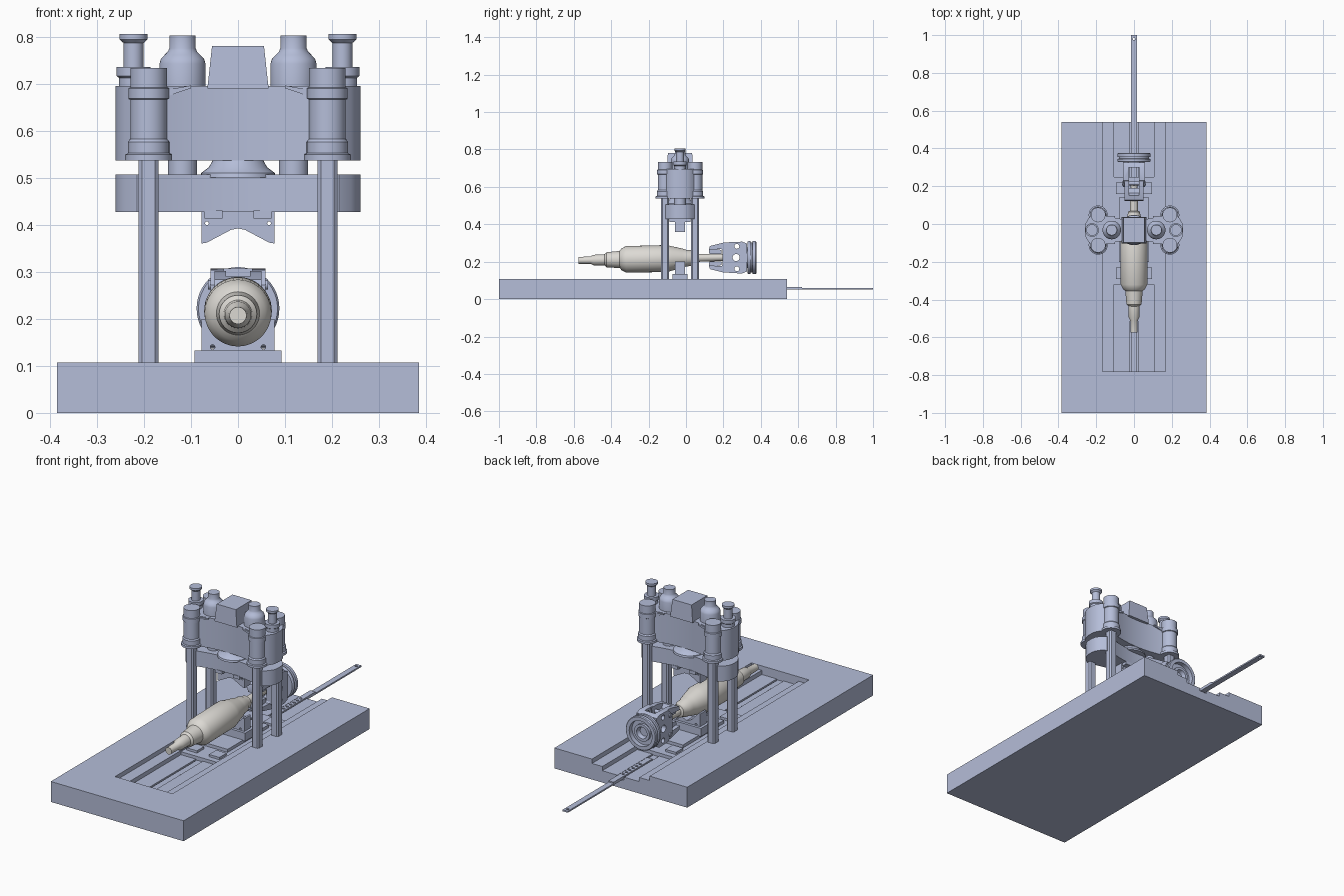
import bpy, bmesh, math
from mathutils import Matrix

cube = bpy.data.objects.get("Cube")
if cube:
    bpy.data.objects.remove(cube)


def material(name, rgb):
    m = bpy.data.materials.new(name)
    m.use_nodes = True
    m.diffuse_color = (*rgb, 1)
    m.node_tree.nodes["Principled BSDF"].inputs["Base Color"].default_value = (*rgb, 1)
    return m


STEEL = material("blue grey steel", (0.46, 0.51, 0.69))
BILLET = material("pale forged metal", (0.72, 0.70, 0.66))
parts = []
YC = -0.032      # centre of the press along y
GZ = 0.222       # height of the gripper axis


def finish(name, bm, mat=STEEL):
    bmesh.ops.remove_doubles(bm, verts=bm.verts, dist=1e-6)
    bmesh.ops.recalc_face_normals(bm, faces=bm.faces)
    me = bpy.data.meshes.new(name)
    bm.to_mesh(me)
    bm.free()
    me.materials.append(mat)
    ob = bpy.data.objects.new(name, me)
    bpy.context.collection.objects.link(ob)
    parts.append(ob)
    return ob


def prism(name, pts, lo, hi, axis="z"):
    """Extrude a closed profile along an axis (profile in the other two, in order)."""
    place = {"x": lambda a, b: (lo, a, b), "y": lambda a, b: (a, lo, b),
             "z": lambda a, b: (a, b, lo)}[axis]
    bm = bmesh.new()
    face = bm.faces.new([bm.verts.new(place(a, b)) for a, b in pts])
    ext = bmesh.ops.extrude_face_region(bm, geom=[face])
    move = [(hi - lo) * (axis == k) for k in "xyz"]
    bmesh.ops.translate(bm, vec=move, verts=[v for v in ext["geom"] if isinstance(v, bmesh.types.BMVert)])
    return finish(name, bm)


def box(name, x0, x1, y0, y1, z0, z1):
    return prism(name, [(x0, y0), (x1, y0), (x1, y1), (x0, y1)], z0, z1)


def lathe(name, profile, loc=(0, 0, 0), rot=(0, 0), segs=40, mat=STEEL):
    """Revolve (radius, height) points about z, then turn about x and y."""
    bm = bmesh.new()
    vs = [bm.verts.new((r, 0, h)) for r, h in profile]
    edges = [bm.edges.new(p) for p in zip(vs, vs[1:])]
    bmesh.ops.spin(bm, geom=vs + edges, axis=(0, 0, 1), cent=(0, 0, 0),
                   angle=math.tau, steps=segs, use_duplicate=False)
    m = Matrix.Translation(loc) @ Matrix.Rotation(rot[1], 4, "Y") @ Matrix.Rotation(rot[0], 4, "X")
    bm.transform(m)
    return finish(name, bm, mat)


def cut(ob, *cutters):
    """Subtract the cutters and discard them."""
    for c in cutters:
        mod = ob.modifiers.new("cut", "BOOLEAN")
        mod.operation, mod.object, mod.solver = "DIFFERENCE", c, "EXACT"
    bpy.context.view_layer.update()
    me = bpy.data.meshes.new_from_object(ob.evaluated_get(bpy.context.evaluated_depsgraph_get()))
    ob.modifiers.clear()
    ob.data = me
    for c in cutters:
        parts.remove(c)
        bpy.data.objects.remove(c)


def rod(name, r, h0, h1, loc, rot=(0, 0), segs=24):
    return lathe(name, [(0, h0), (r, h0), (r, h1), (0, h1)], loc, rot, segs)


def mirrored(pts):
    return pts + [(-x, z) for x, z in reversed(pts) if x > 0]


ALONG_Y = (-math.pi / 2, 0)
ALONG_X = (0, math.pi / 2)

# Foundation with a stepped trench open at the back
base = box("foundation", -0.385, 0.385, -1, 0.54, 0, 0.107)
trench = mirrored([(0.02, 0.046), (0.02, 0.062), (0.107, 0.062), (0.107, 0.084), (0.167, 0.084), (0.167, 0.2)])
cut(base, prism("trench_cutter", trench, -0.78, 0.6, "y"))

# Draw bar with a row of pin holes
bar = box("draw_bar", -0.015, 0.015, -0.78, 1, 0.05, 0.058)
bar_pad = box("draw_bar_pad", -0.015, 0.015, 0.3, 0.62, 0.056, 0.065)
cut(bar, rod("hole", 0.007, 0, 0.2, (0, 0.98, 0), segs=12))
cut(bar_pad, *[rod("hole", 0.007, 0, 0.2, (0, 0.38 + 0.028 * i, 0), segs=12) for i in range(6)])

# Sliding table in the trench
box("table_slide", -0.107, 0.107, -0.32, 0.25, 0.055, 0.078)
box("table_plate", -0.08, 0.08, -0.2, 0.14, 0.078, 0.094)
for s in (-1, 1):
    for y in (-0.26, 0.19):
        box("table_clamp", s * 0.065 - 0.03, s * 0.065 + 0.03, y - 0.03, y + 0.03, 0.078, 0.09)

# Lower die on its footing
box("die_footing", -0.092, 0.092, YC - 0.04, YC + 0.04, 0.09, 0.133)
lower = prism("lower_die", mirrored([(0, 0.145), (0.025, 0.155), (0.068, 0.2), (0.078, 0.2), (0.078, 0.13)]),
              YC - 0.026, YC + 0.026, "y")
upper = prism("upper_die", mirrored([(0, 0.392), (0.015, 0.389), (0.066, 0.362), (0.078, 0.36), (0.078, 0.43)]),
              YC - 0.026, YC + 0.026, "y")
for s in (-1, 1):
    cut(lower, rod("hole", 0.005, -0.2, 0.2, (s * 0.054, 0, 0.14), ALONG_Y, 12))
    cut(upper, rod("hole", 0.004, -0.2, 0.2, (s * 0.066, 0, 0.403), ALONG_Y, 12))
    box("die_clamp", s * 0.052 - 0.019, s * 0.052 + 0.019, YC - 0.055, YC + 0.055, 0.413, 0.43)


# Crosshead and moving beam: waisted plan with rounded ends
def waisted(waist, lobe):
    q = [(0.185 * i / 12, waist + (lobe - waist) * (i / 12) ** 2) for i in range(13)]
    q += [(0.215, lobe), (0.24, lobe * 0.75), (0.255, lobe * 0.45), (0.26, lobe * 0.2)]
    half = q + [(x, -y) for x, y in reversed(q)]
    half += [(-x, -y) for x, y in q[1:]] + [(-x, y) for x, y in reversed(q[1:])]
    return [(x, y + YC) for x, y in half]


prism("crosshead", waisted(0.055, 0.085), 0.537, 0.695)
prism("moving_beam", waisted(0.05, 0.078), 0.427, 0.507)

# Tapered cap block
cap = box("cap_block", -0.065, 0.065, YC - 0.07, YC + 0.07, 0.69, 0.78)
for v in cap.data.vertices:
    if v.co.z > 0.75:
        v.co.x *= 0.85
        v.co.y = YC + (v.co.y - YC) * 0.93

# Main ram flare under the crosshead
lathe("main_ram", [(0, 0.5), (0.08, 0.5), (0.078, 0.51), (0.062, 0.522), (0.052, 0.54), (0, 0.54)], (0, YC, 0))

# Cylinders and columns on each side
post = [(0.021, 0.014), (0.014, 0.021), (-0.014, 0.021), (-0.021, 0.014),
        (-0.021, -0.014), (-0.014, -0.021), (0.014, -0.021), (0.021, -0.014)]
column = [(0, 0.537), (0.05, 0.537), (0.05, 0.549), (0.044, 0.552), (0.044, 0.576), (0.039, 0.582),
          (0.039, 0.666), (0.043, 0.668), (0.043, 0.69), (0.039, 0.692), (0.039, 0.733), (0, 0.733)]
dome = [(0, 0.69), (0.049, 0.69), (0.049, 0.742), (0.046, 0.752), (0.038, 0.761), (0.031, 0.768),
        (0.028, 0.775), (0.028, 0.802), (0, 0.802)]
valve = [(0, 0.69), (0.031, 0.69), (0.031, 0.712), (0.036, 0.716), (0.036, 0.735), (0.021, 0.735),
         (0.021, 0.786), (0.03, 0.794), (0.03, 0.805), (0, 0.805)]
for s in (-1, 1):
    side = "left" if s > 0 else "right"
    lathe(side + "_accumulator", dome, (s * 0.118, YC, 0))
    rod(side + "_return_rod", 0.031, 0.5, 0.54, (s * 0.118, YC, 0), segs=40)
    lathe(side + "_valve_cylinder", valve, (s * 0.222, YC, 0))
    for t in (-1, 1):
        end = "_back" if t > 0 else "_front"
        x, y = s * 0.19, YC + t * 0.08
        prism(side + end + "_post", [(x + a, y + b) for a, b in post], 0.08, 0.54)
        lathe(side + end + "_column_head", column, (x, y, 0))
        # sloping lug joining the column head to the crosshead
        prism(side + end + "_lug", [(s * 0.165, 0.668), (s * 0.1, 0.69), (s * 0.1, 0.696), (s * 0.165, 0.684)],
              y - t * 0.005, y - t * 0.045, "y")

# Stepped workpiece, slightly tilted
steps = [(0, -0.575), (0.018, -0.575), (0.02, -0.51), (0.028, -0.495), (0.03, -0.435), (0.04, -0.425),
         (0.046, -0.355), (0.058, -0.345), (0.071, -0.32), (0.072, -0.1), (0.065, -0.075), (0.052, -0.02),
         (0.045, 0.0), (0.042, 0.03), (0.034, 0.045), (0.032, 0.065), (0.021, 0.07), (0.019, 0.21), (0, 0.21)]
lathe("workpiece", steps, (0, 0, 0.219), (ALONG_Y[0] + 0.021, 0), 48, BILLET)

# Gripper head: ringed flange with a recessed hub
flange = [(0, 0.31), (0.055, 0.31), (0.055, 0.328), (0.084, 0.328), (0.088, 0.334), (0.088, 0.344),
          (0.08, 0.346), (0.08, 0.354), (0.088, 0.356), (0.088, 0.372), (0.084, 0.376), (0.066, 0.376),
          (0.066, 0.352), (0.044, 0.352), (0.044, 0.366), (0.03, 0.366), (0.024, 0.345), (0, 0.345)]
lathe("gripper_flange", flange, (0, 0, GZ), ALONG_Y, 48)

# Gripper housing and jaws, top and bottom alike
housing_pts = [(0.195, -0.05), (0.23, -0.082), (0.3, -0.085), (0.325, -0.075), (0.325, 0.075),
               (0.3, 0.085), (0.23, 0.082), (0.195, 0.05)]
housing = prism("gripper_housing", [(y, GZ + z) for y, z in housing_pts], -0.058, 0.058, "x")
holes = [(0.268, 0, 0.019), (0.272, 0.06, 0.013), (0.272, -0.06, 0.013)]
cut(housing, *[rod("hole", r, -0.2, 0.2, (0, y, GZ + z), ALONG_X, 20) for y, z, r in holes])
cut(housing, box("slot", -0.03, 0.03, 0.15, 0.3, 0, 0.5))
for s in (-1, 1):
    jaw = [(0.122, 0.042), (0.128, 0.062), (0.2, 0.08), (0.25, 0.08), (0.235, 0.03), (0.2, 0.03), (0.19, 0.046)]
    for x in (-0.038, 0.038):
        prism("gripper_jaw_arm", [(y, GZ + s * z) for y, z in jaw], x - 0.012, x + 0.012, "x")
    tip = [(0.125, 0.02), (0.122, 0.042), (0.128, 0.062), (0.152, 0.068), (0.165, 0.045), (0.19, 0.04), (0.19, 0.02)]
    prism("gripper_jaw_tip", [(y, GZ + s * z) for y, z in tip], -0.03, 0.03, "x")
    rod("gripper_pin", 0.01, -0.064, 0.064, (0, 0.215, GZ + s * 0.05), ALONG_X)

# Smooth rounded surfaces, keep edges sharp
bpy.ops.object.select_all(action="DESELECT")
for ob in parts:
    ob.select_set(True)
bpy.context.view_layer.objects.active = parts[0]
bpy.ops.object.shade_smooth_by_angle(angle=math.radians(30))
